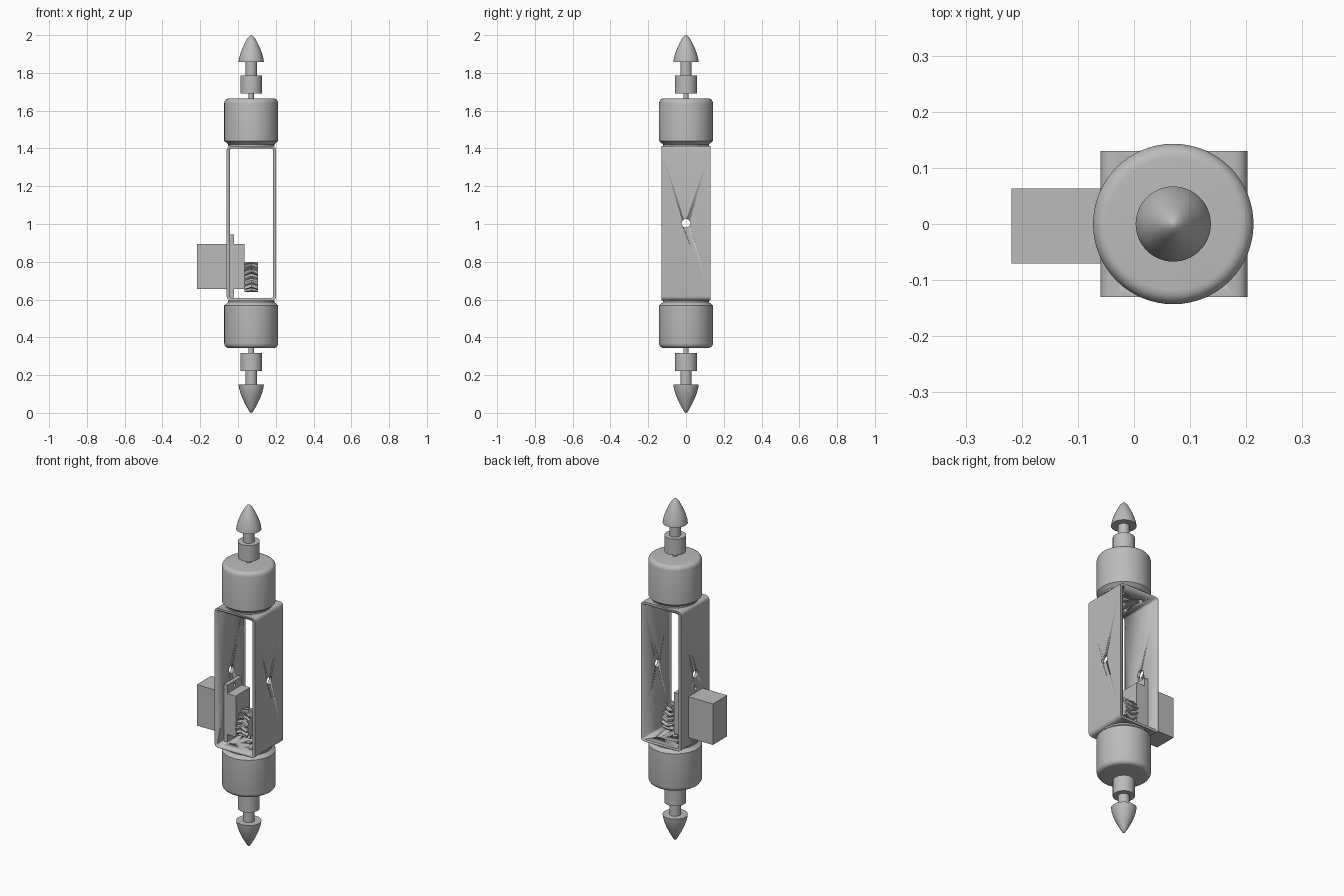
import bpy, bmesh
from math import sin, cos, pi, radians
from mathutils import Matrix, Vector

cube = bpy.data.objects.get("Cube")
if cube:
    bpy.data.objects.remove(cube, do_unlink=True)

AXIS = 0.07      # x of the shaft line
MID = 1.004      # height of the mirror plane

grey = bpy.data.materials.new("light grey")
grey.use_nodes = True
grey.diffuse_color = (0.5, 0.5, 0.5, 1)
grey.node_tree.nodes["Principled BSDF"].inputs["Base Color"].default_value = (0.5, 0.5, 0.5, 1)


def finish(name, bm, smooth=True):
    bmesh.ops.recalc_face_normals(bm, faces=bm.faces)
    mesh = bpy.data.meshes.new(name)
    bm.to_mesh(mesh)
    bm.free()
    obj = bpy.data.objects.new(name, mesh)
    bpy.context.collection.objects.link(obj)
    mesh.materials.append(grey)
    if smooth:
        select(obj)
        bpy.ops.object.shade_smooth_by_angle(angle=radians(35))
    return obj


def select(obj):
    bpy.ops.object.select_all(action='DESELECT')
    obj.select_set(True)
    bpy.context.view_layer.objects.active = obj


def box(name, lo, hi, round_y=0):
    """Box between two corners, optionally rounding the edges along y."""
    lo, hi = Vector(lo), Vector(hi)
    bm = bmesh.new()
    bmesh.ops.create_cube(bm, size=1)
    bmesh.ops.scale(bm, vec=hi - lo, verts=bm.verts)
    bmesh.ops.translate(bm, vec=(lo + hi) / 2, verts=bm.verts)
    if round_y:
        edges = [e for e in bm.edges
                 if abs(e.verts[0].co.y - e.verts[1].co.y) > 0.01]
        bmesh.ops.bevel(bm, geom=edges, offset=round_y, segments=5,
                        profile=0.5, affect='EDGES')
    return finish(name, bm, bool(round_y))


def rod(name, centre, radius, length, axis='Z', sides=32):
    bm = bmesh.new()
    bmesh.ops.create_cone(bm, cap_ends=True, segments=sides, radius1=radius,
                          radius2=radius, depth=length)
    if axis == 'X':
        bmesh.ops.rotate(bm, matrix=Matrix.Rotation(pi / 2, 3, 'Y'), verts=bm.verts)
    bmesh.ops.translate(bm, vec=centre, verts=bm.verts)
    return finish(name, bm)


def lathe(name, profile, sign):
    """Spin (radius, height above the mid plane) points about the shaft line."""
    bm = bmesh.new()
    verts = [bm.verts.new((AXIS + r, 0, MID + sign * h)) for r, h in profile]
    edges = [bm.edges.new(pair) for pair in zip(verts, verts[1:])]
    bmesh.ops.spin(bm, geom=verts + edges, cent=(AXIS, 0, 0), axis=(0, 0, 1),
                   angle=2 * pi, steps=64, use_duplicate=False)
    bmesh.ops.remove_doubles(bm, verts=bm.verts, dist=0.0002)
    return finish(name, bm)


def cut(obj, cutters):
    for cutter in cutters:
        mod = obj.modifiers.new("cut", 'BOOLEAN')
        mod.operation = 'DIFFERENCE'
        mod.solver = 'EXACT'
        mod.object = cutter
        select(obj)
        bpy.ops.object.modifier_apply(modifier=mod.name)
        bpy.data.objects.remove(cutter, do_unlink=True)


# Open box frame
frame = box("frame", (-0.06, -0.13, 0.595), (0.202, 0.13, 1.413), 0.022)
cutters = [box("hollow", (-0.043, -0.3, 0.609), (0.185, 0.3, 1.399), 0.01)]
# Through hole in both side walls
cutters.append(rod("side_hole", (AXIS, 0, MID), 0.023, 0.6, 'X'))
# Motor mounting holes and shaft hole in both end plates
for sx in (-1, 1):
    for sy in (-1, 1):
        cutters.append(rod("mount_hole", (AXIS + sx * 0.062, sy * 0.062, MID), 0.012, 0.83, sides=20))
cutters.append(rod("shaft_hole", (AXIS, 0, MID), 0.02, 0.83))
# Servo window and its screw holes
cutters.append(box("window", (-0.1, -0.07, 0.655), (-0.03, 0.063, 0.895)))
for z in (0.63, 0.92):
    cutters.append(rod("screw_hole", (-0.05, -0.003, z), 0.01, 0.06, 'X', 20))
cut(frame, cutters)

# Servo body and mounting flange
box("servo_body", (-0.218, -0.07, 0.655), (0.035, 0.063, 0.895))
flange = box("servo_flange", (-0.043, -0.07, 0.61), (-0.02, 0.063, 0.944))
cut(flange, [rod("flange_hole", (-0.03, -0.003, z), 0.01, 0.08, 'X', 20) for z in (0.63, 0.92)])

# Herringbone gear on the servo
TEETH = 16
bm = bmesh.new()
rings = []
for x, twist in ((0.035, 0), (0.071, 0.22), (0.107, 0)):
    ring = []
    for i in range(TEETH):
        for part, r in ((0, 0.06), (0.3, 0.062), (0.42, 0.08), (0.65, 0.08), (0.78, 0.062)):
            a = 2 * pi * (i + part) / TEETH - twist
            ring.append(bm.verts.new((x, r * cos(a), 0.72 + r * sin(a))))
    rings.append(ring)
for a, b in zip(rings, rings[1:]):
    for i in range(len(a)):
        j = (i + 1) % len(a)
        bm.faces.new((a[i], a[j], b[j], b[i]))
bm.faces.new(rings[0])
bm.faces.new(rings[-1])
finish("herringbone_gear", bm, False)

# Motor, shaft, collar and nose cone at both ends
for label, sign, tip in (("upper", 1, 0.996), ("lower", -1, MID)):
    lathe(label + "_motor", [(0, 0.409), (0.122, 0.409), (0.122, 0.418), (0.143, 0.436),
                             (0.143, 0.636), (0.141, 0.645), (0.135, 0.654),
                             (0.127, 0.659), (0.118, 0.66), (0, 0.66)], sign)
    rod(label + "_shaft", (AXIS, 0, MID + sign * 0.545), 0.014, 0.3)
    lathe(label + "_collar", [(0, 0.688), (0.058, 0.688), (0.058, 0.782), (0.03, 0.782),
                              (0.03, 0.86), (0, 0.86)], sign)
    lathe(label + "_nose_cone", [(0, 0.854), (0.067, 0.854), (0.064, 0.874), (0.057, 0.9),
                                 (0.047, 0.926), (0.034, 0.954), (0.019, 0.981),
                                 (0.008, tip - 0.004), (0, tip)], sign)
